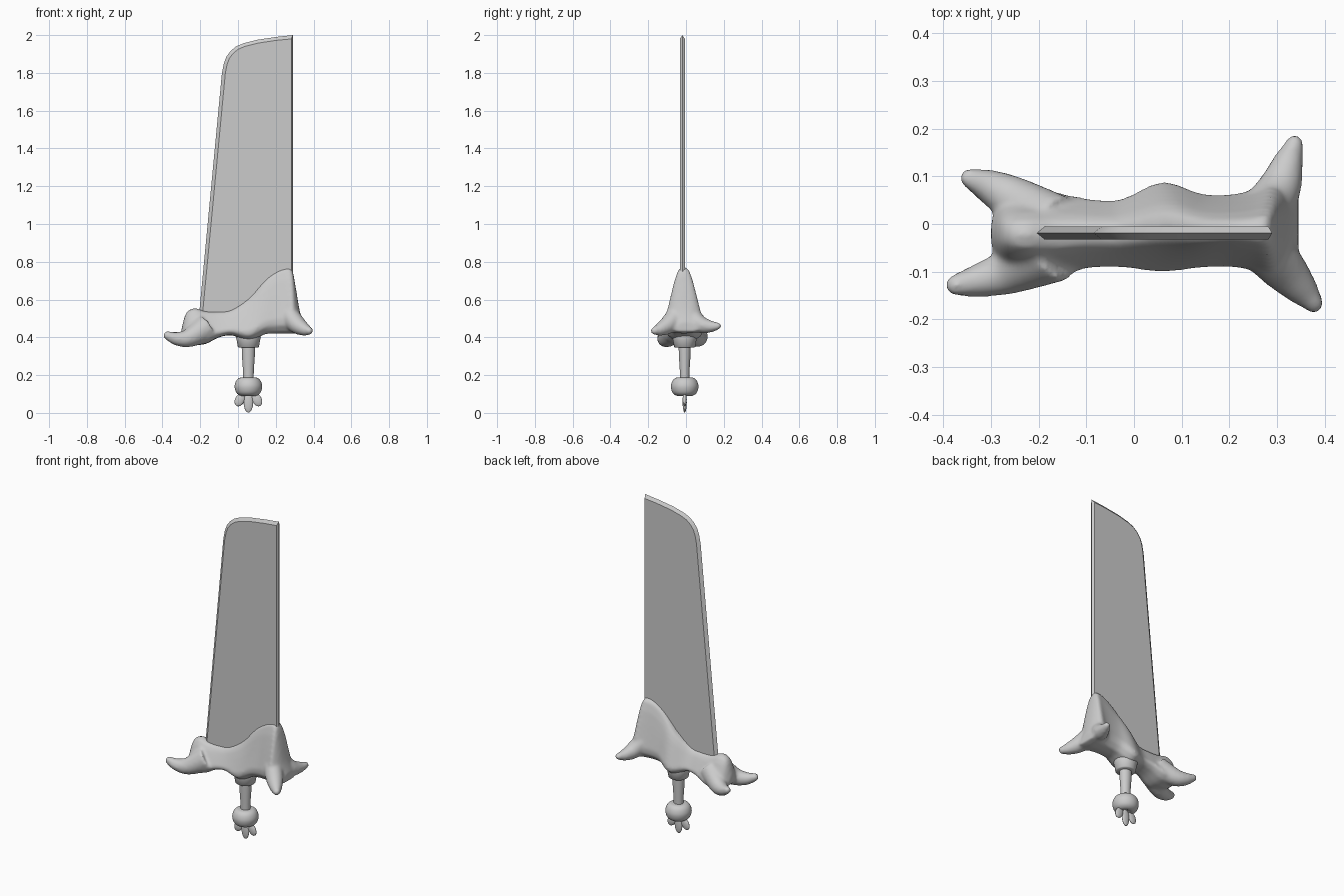
import bpy
import bmesh
import math
from mathutils import Vector

if "Cube" in bpy.data.objects:
    bpy.data.objects.remove(bpy.data.objects["Cube"], do_unlink=True)

grey = bpy.data.materials.new("plain grey")
grey.use_nodes = True
COLOUR = (0.6, 0.6, 0.6, 1)
grey.diffuse_color = COLOUR
grey.node_tree.nodes["Principled BSDF"].inputs["Base Color"].default_value = COLOUR


def make_object(name, bm, angle=None):
    bmesh.ops.recalc_face_normals(bm, faces=bm.faces)
    mesh = bpy.data.meshes.new(name)
    bm.to_mesh(mesh)
    bm.free()
    mesh.materials.append(grey)
    ob = bpy.data.objects.new(name, mesh)
    bpy.context.collection.objects.link(ob)
    if angle:
        bpy.ops.object.select_all(action='DESELECT')
        ob.select_set(True)
        bpy.context.view_layer.objects.active = ob
        bpy.ops.object.shade_smooth_by_angle(angle=math.radians(angle))
    return ob


def loft(bm, rings):
    """Skin a list of equal point rings and cap both ends."""
    loops = [[bm.verts.new(p) for p in ring] for ring in rings]
    n = len(loops[0])
    for a, b in zip(loops, loops[1:]):
        for i in range(n):
            j = (i + 1) % n
            bm.faces.new((a[i], a[j], b[j], b[i]))
    bm.faces.new(loops[0][::-1])
    bm.faces.new(loops[-1])


def spline(points, steps=5):
    """Catmull-Rom interpolation of tuples of any length."""
    pts = [Vector(p) for p in points]
    pts = [pts[0]] + pts + [pts[-1]]
    out = []
    for a, b, c, d in zip(pts, pts[1:], pts[2:], pts[3:]):
        for k in range(steps):
            t = k / steps
            out.append(b + (c - a) * (t / 2) + (a * 2 - b * 5 + c * 4 - d) * (t * t / 2)
                       + (b * 3 - a - c * 3 + d) * (t ** 3 / 2))
    return out + [pts[-1]]


def claw(bm, path):
    """Tapered horn with a rounded tip; path rows are x, y, z, radius."""
    rows = spline(path)
    heading = (rows[-1].xyz - rows[-2].xyz).normalized()
    tip, r = rows[-1].xyz, rows[-1].w
    for s in (0.5, 0.85, 0.98):
        rows.append(Vector((*(tip + heading * r * s), r * math.sqrt(1 - s * s))))
    rings = []
    for i, row in enumerate(rows):
        d = rows[min(i + 1, len(rows) - 1)].xyz - rows[max(i - 1, 0)].xyz
        u = d.cross(Vector((0, 0, 1))).normalized()
        v = u.cross(d).normalized()
        rings.append([row.xyz + (u * math.cos(a) + v * math.sin(a)) * row.w
                      for a in (math.tau * k / 16 for k in range(16))])
    loft(bm, rings)


def lathe(name, profile, centre, y_scale=1.0):
    bm = bmesh.new()
    loft(bm, [[(centre[0] + r * math.cos(a), centre[1] + r * y_scale * math.sin(a), z)
               for a in (math.tau * k / 40 for k in range(40))] for r, z in profile])
    return make_object(name, bm, 50)


# Blade: flat plate whose outline tapers to a bevelled rim
MID, HALF = -0.019, 0.014
outline = [(0.29, 0.6), (0.29, 2.0), (0.2, 1.99), (0.1, 1.975), (0.03, 1.957), (-0.01, 1.94),
           (-0.04, 1.915), (-0.062, 1.885), (-0.075, 1.85), (-0.085, 1.8), (-0.21, 0.48)]
pts = [Vector(p) for p in outline]
inner = []
for i, p in enumerate(pts):
    prev, nxt = pts[i - 1], pts[(i + 1) % len(pts)]
    a, b = (p - prev).normalized(), (nxt - p).normalized()
    na, nb = Vector((-a.y, a.x)), Vector((-b.y, b.x))
    m = (na + nb).normalized()
    inner.append(p + m * 0.018 / max(m.dot(na), 0.5))
for i in (0, 1):
    inner[i].x = 0.282
bm = bmesh.new()
loft(bm, [[(p.x, MID - HALF, p.y) for p in inner],
          [(p.x, MID, p.y) for p in pts],
          [(p.x, MID + HALF, p.y) for p in inner]])
make_object("blade", bm, 25)

# Guard body: rows are x, underside, crest, half width, centre y
body = [(-0.30, 0.40, 0.44, 0.03, -0.02), (-0.275, 0.375, 0.53, 0.07, -0.02),
        (-0.23, 0.36, 0.555, 0.09, -0.022), (-0.17, 0.365, 0.54, 0.09, -0.022),
        (-0.10, 0.40, 0.538, 0.075, -0.02), (-0.03, 0.41, 0.55, 0.072, -0.02),
        (0.06, 0.38, 0.62, 0.095, -0.006), (0.14, 0.415, 0.71, 0.078, -0.014),
        (0.20, 0.42, 0.757, 0.076, -0.014), (0.25, 0.42, 0.775, 0.085, -0.013),
        (0.285, 0.42, 0.765, 0.10, -0.012), (0.305, 0.42, 0.67, 0.10, -0.008),
        (0.325, 0.425, 0.55, 0.09, -0.005), (0.345, 0.43, 0.48, 0.07, 0.0)]
bell = [(0, 0), (0.6, 0.02), (0.95, 0.12), (1, 0.22), (0.85, 0.4), (0.68, 0.6),
        (0.5, 0.8), (0.3, 0.95), (0, 1)]
bell += [(-w, h) for w, h in bell[-2:0:-1]]
bm = bmesh.new()
loft(bm, [[(x, cy + w * half, low + h * (top - low)) for w, h in bell]
          for x, low, top, half, cy in spline(body, 4)])

# Guard claws: a pair at either end
claw(bm, [(0.25, -0.03, 0.55, 0.05), (0.305, -0.085, 0.475, 0.05),
          (0.35, -0.135, 0.443, 0.036), (0.377, -0.166, 0.435, 0.022)])
claw(bm, [(0.25, 0.0, 0.55, 0.05), (0.30, 0.065, 0.475, 0.048),
          (0.322, 0.125, 0.458, 0.034), (0.337, 0.168, 0.46, 0.02)])
claw(bm, [(-0.17, -0.05, 0.45, 0.075), (-0.26, -0.098, 0.397, 0.05),
          (-0.325, -0.118, 0.393, 0.036), (-0.372, -0.128, 0.41, 0.024)])
claw(bm, [(-0.17, 0.0, 0.45, 0.065), (-0.25, 0.05, 0.40, 0.05),
          (-0.30, 0.077, 0.395, 0.038), (-0.345, 0.096, 0.41, 0.022)])
guard = make_object("guard", bm)
remesh = guard.modifiers.new("fuse", 'REMESH')
remesh.mode = 'VOXEL'
remesh.voxel_size = 0.008
remesh.use_smooth_shade = True
blend = guard.modifiers.new("blend", 'SMOOTH')
blend.factor = 0.5
blend.iterations = 10

# Handle stack
AXIS = (0.055, -0.007)
lathe("collar", [(0.06, 0.44), (0.066, 0.40), (0.062, 0.385), (0.056, 0.35), (0.05, 0.345)], AXIS)
lathe("grip", [(0.036, 0.37), (0.034, 0.30), (0.029, 0.23), (0.027, 0.16)], AXIS, 0.9)
pommel = [(0.02, 0.188), (0.045, 0.186), (0.06, 0.176), (0.069, 0.16), (0.073, 0.14),
          (0.069, 0.118), (0.06, 0.102), (0.045, 0.092), (0.03, 0.091), (0.012, 0.1)]
lathe("pommel", [tuple(p) for p in spline(pommel, 3)], AXIS)

# Petals hanging under the pommel
for name, dx, z, length, tilt in (("middle_petal", 0, 0.055, 0.053, 0),
                                  ("right_petal", -0.046, 0.069, 0.036, 0.45),
                                  ("left_petal", 0.046, 0.069, 0.036, -0.45)):
    bm = bmesh.new()
    bmesh.ops.create_uvsphere(bm, u_segments=24, v_segments=16, radius=1)
    petal = make_object(name, bm, 60)
    petal.scale = (0.025, 0.011, length)
    petal.rotation_euler.y = tilt
    petal.location = (AXIS[0] + dx, AXIS[1], z)
